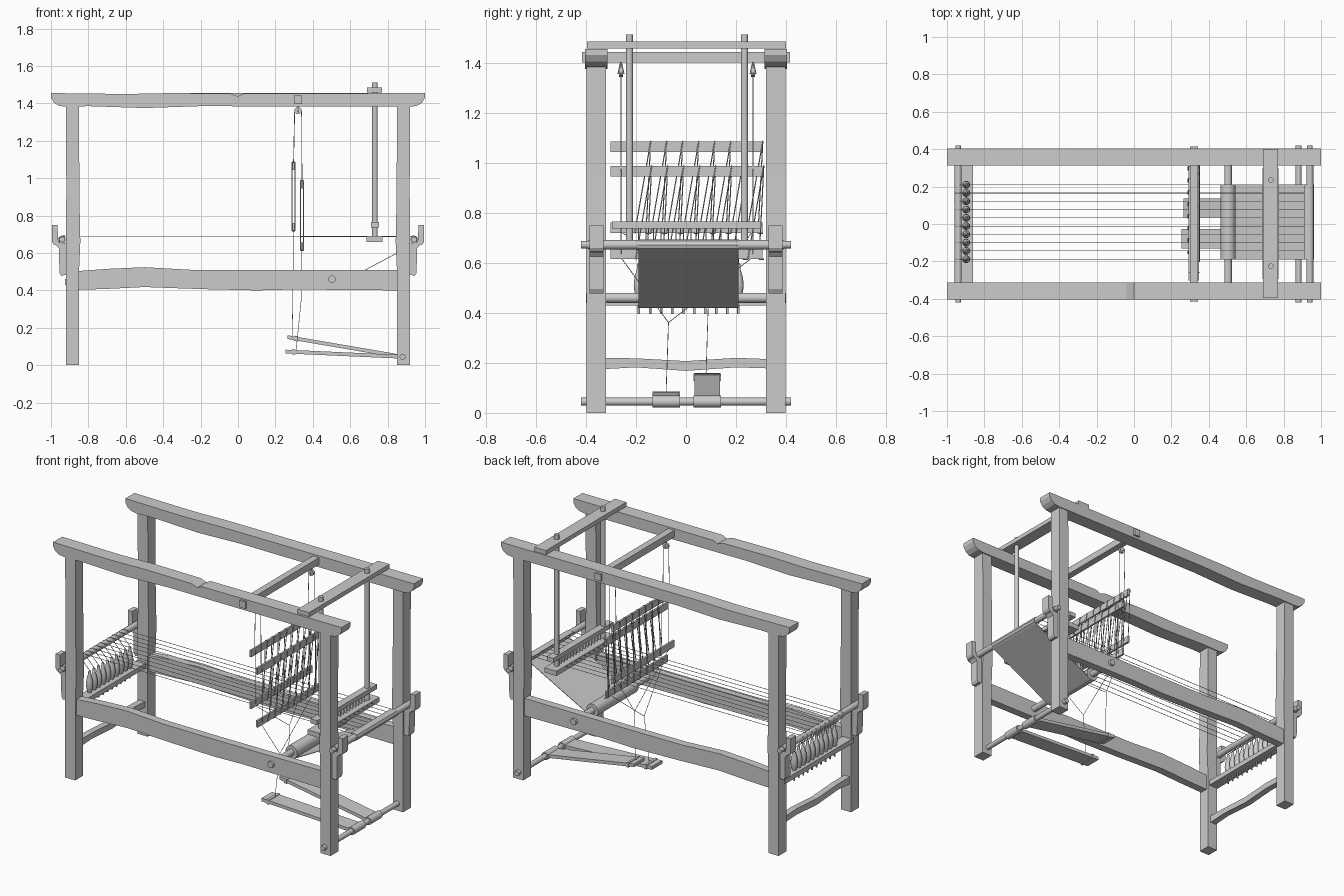
import bpy, bmesh, math
from mathutils import Vector, Matrix

if "Cube" in bpy.data.objects:
    bpy.data.objects.remove(bpy.data.objects["Cube"])


def finish(name, bm, smooth=False):
    bmesh.ops.recalc_face_normals(bm, faces=bm.faces)
    me = bpy.data.meshes.new(name)
    bm.to_mesh(me)
    bm.free()
    ob = bpy.data.objects.new(name, me)
    bpy.context.collection.objects.link(ob)
    if smooth:
        bpy.context.view_layer.objects.active = ob
        ob.select_set(True)
        bpy.ops.object.shade_smooth_by_angle(angle=math.radians(40))
        ob.select_set(False)
    return ob


def slab(name, pts, a, b, axis='y'):
    """Extrude an outline: (x, z) along y, or (y, z) along x."""
    bm = bmesh.new()
    place = (lambda p, t: (p[0], t, p[1])) if axis == 'y' else (lambda p, t: (t, p[0], p[1]))
    face = bm.faces.new([bm.verts.new(place(p, a)) for p in pts])
    new = bmesh.ops.extrude_face_region(bm, geom=[face])['geom']
    d = (0, b - a, 0) if axis == 'y' else (b - a, 0, 0)
    bmesh.ops.translate(bm, vec=d, verts=[v for v in new if isinstance(v, bmesh.types.BMVert)])
    return finish(name, bm)


def box(name, x0, x1, y0, y1, z0, z1):
    return slab(name, [(x0, z0), (x1, z0), (x1, z1), (x0, z1)], y0, y1)


def add_rod(bm, a, b, r, n):
    a, b = Vector(a), Vector(b)
    d = b - a
    m = Matrix.Translation((a + b) / 2) @ d.to_track_quat('Z', 'Y').to_matrix().to_4x4()
    bmesh.ops.create_cone(bm, cap_ends=True, segments=n, radius1=r, radius2=r, depth=d.length, matrix=m)


def rod(name, a, b, r, n=16):
    bm = bmesh.new()
    add_rod(bm, a, b, r, n)
    return finish(name, bm, True)


def cords(name, lines, r=0.0015):
    bm = bmesh.new()
    for line in lines:
        for a, b in zip(line, line[1:]):
            add_rod(bm, a, b, r, 6)
    return finish(name, bm, True)


def lathe(name, profile, x, y, n=12):
    bm = bmesh.new()
    vs = [bm.verts.new((x + r, y, z)) for r, z in profile]
    es = [bm.edges.new(p) for p in zip(vs, vs[1:])]
    bmesh.ops.spin(bm, geom=vs + es, cent=(x, y, 0), axis=(0, 0, 1), angle=2 * math.pi, steps=n)
    bmesh.ops.remove_doubles(bm, verts=bm.verts, dist=1e-5)
    return finish(name, bm, True)


# Side frames: posts, shaped top beams and slightly uneven rails
post = [(.85, 0), (.92, 0), (.92, .5), (.918, .95), (.92, 1.39), (.85, 1.39), (.848, .9), (.843, .66), (.85, .5)]
top_up = [(1, 1.455), (.03, 1.452), (0, 1.438), (-.04, 1.452), (-.35, 1.455), (-.6, 1.45), (-1, 1.455)]
beam = top_up + [(-1, 1.43), (-.985, 1.405), (-.96, 1.388), (-.925, 1.382), (-.8, 1.385), (-.5, 1.375),
                 (-.2, 1.385), (.925, 1.382), (.96, 1.388), (.985, 1.405), (1, 1.43)]
beam_plain = [p for p in beam if p[0] not in (.03, 0, -.04)]
rail = [(-.86, .503), (-.7, .515), (-.5, .524), (-.25, .51), (.1, .508), (.86, .51),
        (.86, .4), (.3, .405), (.1, .4), (-.2, .407), (-.5, .418), (-.7, .408), (-.86, .403)]
hook = [(.915, .485), (.945, .478), (.955, .495), (.957, .625), (.97, .64), (.985, .645), (.995, .66),
        (.995, .75), (.965, .75), (.962, .67), (.955, .656), (.94, .652), (.925, .655), (.915, .665)]
for s, side in ((-1, 'front'), (1, 'back')):
    slab(side + '_top_beam', beam if s < 0 else beam_plain, s * .313, s * .403)
    slab(side + '_side_rail', rail, s * .335, s * .385)
    for m, end in ((-1, 'left'), (1, 'right')):
        slab(f'{side}_{end}_post', [(m * x, z) for x, z in post], s * .32, s * .397)
        slab(f'{side}_{end}_hook', [(m * x, z) for x, z in hook], s * .33, s * .385)

# Cross pieces: uneven stretcher, bobbin shelf, heddle bar
slab('end_stretcher', [(-.33, .22), (-.2, .218), (0, .207), (.2, .22), (.33, .215),
                       (.33, .178), (.2, .182), (0, .168), (-.2, .182), (-.33, .175)], -.91, -.87, 'x')
box('bobbin_shelf', -.925, -.86, -.34, .34, .43, .46)
box('heddle_bar', .3, .342, -.415, .415, 1.4, 1.443)

# Round beams
for m, name in ((-1, 'warp_beam'), (1, 'breast_beam')):
    rod(name, (m * .94, -.39, .672), (m * .94, .39, .672), .019)
    rod(name + '_pegs', (m * .94, -.42, .672), (m * .94, .42, .672), .015)
rod('treadle_axle', (.88, -.42, .045), (.88, .42, .045), .016)
rod('cloth_roller', (.503, -.4, .46), (.503, .4, .46), .02)
rod('rolled_cloth', (.503, -.19, .46), (.503, .21, .46), .04, 24)

# Woven cloth over the breast beam down to the roller
cloth = [(.912, .689), (.94, .694), (.956, .688), (.963, .672), (.958, .657), (.945, .648), (.522, .423)]
inner = [(.522, .427), (.945, .652), (.955, .659), (.959, .672), (.953, .685), (.94, .69), (.912, .685)]
slab('woven_cloth', cloth + inner, -.19, .21)

# Bobbins on pegs, with warp threads over the back beam
bobbin = [(0, .395), (.005, .395), (.005, .46), (.012, .462), (.018, .485), (.021, .51), (.018, .54),
          (.009, .572), (.007, .595), (0, .6)]
warp = []
for i in range(10):
    y = -.188 + i * .0442
    lathe(f'bobbin_{i + 1}', bobbin, -.897, y)
    warp.append([(-.897, y, .597), (-.958, y, .66), (-.957, y, .684), (-.94, y, .692), (-.92, y, .69), (.915, y, .688)])
cords('warp_threads', warp, .0018)

# Heddle shafts with laced cords, pulleys and treadle ties
tips = {0: (.29, .08, .15), 1: (.31, -.08, .07)}
for k, (x, zt, zb) in enumerate(((.297, 1.064, .74), (.342, .966, .636))):
    for z, part in ((zt, 'upper'), (zb, 'lower')):
        box(f'shaft_{k + 1}_{part}_bar', x - .006, x + .006, -.302, .305, z - .021, z + .021)
    lacing, s = [], .008
    for i in range(8):
        y = -.205 + i * .064 + k * .004
        lacing.append([(x + s, y, zb - .022), (x + s, y + .064, zt + .022), (x - s, y + .064, zt + .022),
                       (x - s, y + .045, zb - .022), (x + s, y + .064, zb - .022)])
    cords(f'shaft_{k + 1}_heddles', lacing, .0022)
    tx, ty, tz = tips[k]
    fork = (x - .003, ty + .01, zb - .275)
    cords(f'treadle_{k + 1}_cord', [[(tx, ty, tz), fork, (x, -.26, zb - .015)], [fork, (x, .265, zb - .015)]])
    cords(f'shaft_{k + 1}_hangers', [[(.303 if k == 0 else .34, y, 1.362), (x, y, zt + .02),
                                      (x + .008, y, zt), (x + .008, y, zb)] for y in (-.26, .268)], .002)
for y in (-.26, .268):
    rod('pulley', (.321, y - .008, 1.362), (.321, y + .008, 1.362), .019)
    cords('pulley_strap', [[(.321, y + s, 1.355), (.321, y, 1.405)] for s in (-.011, .011)], .003)

# Swinging beater with reed
box('beater_top_bar', .69, .77, -.395, .4, 1.457, 1.484)
for y in (-.226, .234):
    rod('beater_upright', (.732, y, .68), (.732, y, 1.512), .0145)
box('beater_bottom_bar', .688, .772, -.295, .3, .66, .69)
box('beater_upper_bar', .71, .755, -.295, .3, .737, .765)
for i in range(15):
    y = -.19 + i * .03
    box(f'reed_blade_{i + 1}', .725, .741, y - .0012, y + .0012, .688, .74)

# Treadles with hubs and cord wraps
for k, (y0, y1, tx, tz) in enumerate(((.033, .135, .265, .15), (-.13, -.028, .255, .073))):
    slope = (tz - .045) / (.88 - tx)
    zed = lambda x: tz - (x - tx) * slope
    slab(f'treadle_{k + 1}', [(tx, tz - .01), (.88, .035), (.88, .055), (tx, tz + .01)], y0, y1)
    rod(f'treadle_{k + 1}_hub', (.88, y0 - .004, .045), (.88, y1 + .004, .045), .024)
    a, b = tx + .035, tx + .052
    slab(f'treadle_{k + 1}_wrap', [(a, zed(a) - .014), (b, zed(b) - .014), (b, zed(b) + .014), (a, zed(a) + .014)],
         y0 - .004, y1 + .004)
